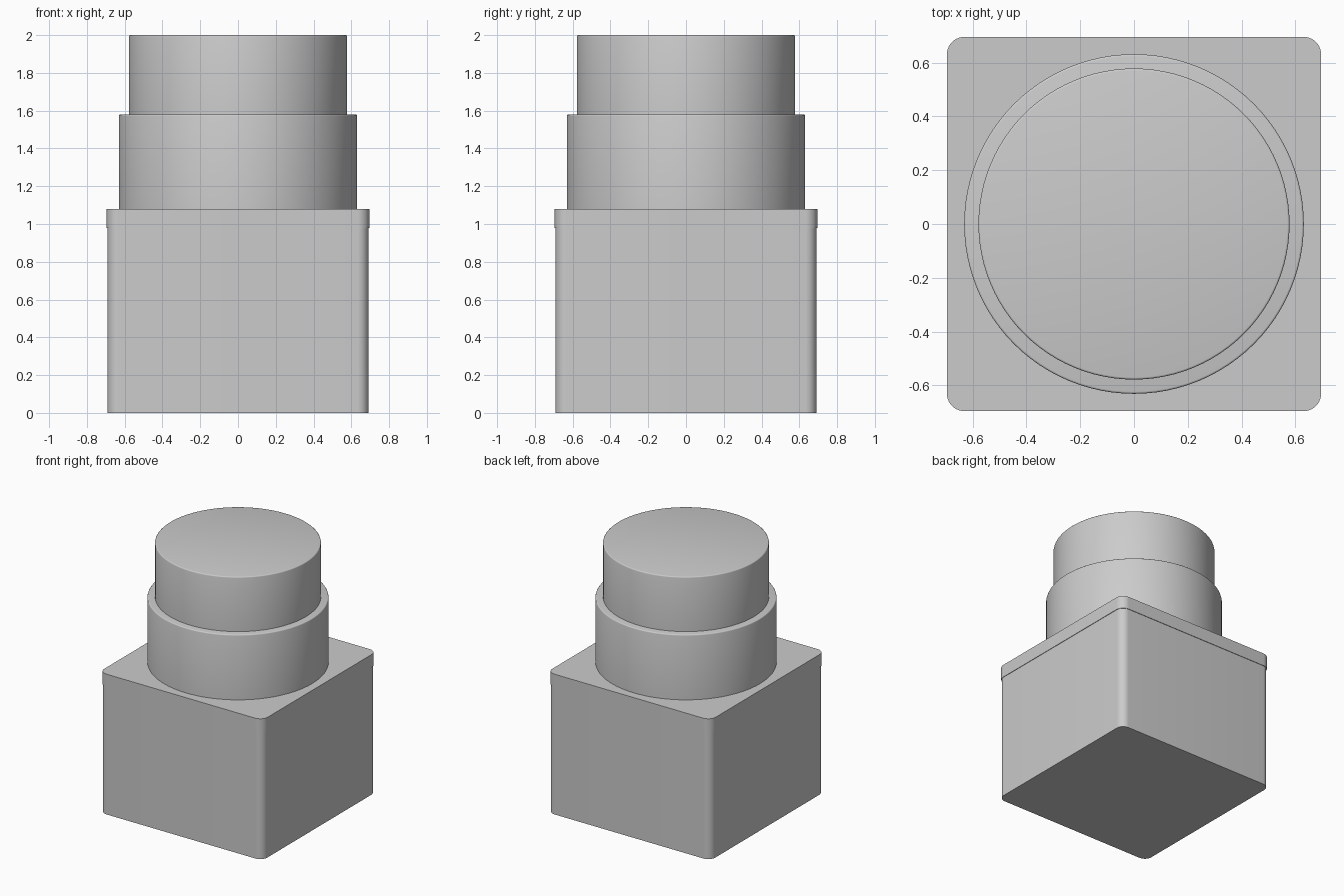
import bpy
import bmesh
from math import cos, sin, pi, radians

cube = bpy.data.objects.get("Cube")
if cube:
    bpy.data.objects.remove(cube, do_unlink=True)

grey = bpy.data.materials.new("plain grey")
grey.use_nodes = True
colour = (0.6, 0.6, 0.6, 1)
grey.diffuse_color = colour
grey.node_tree.nodes["Principled BSDF"].inputs["Base Color"].default_value = colour


def rounded_square(half, radius, steps=10):
    """Outline of a square with rounded corners."""
    c = half - radius
    points = []
    for k, (sx, sy) in enumerate([(1, 1), (-1, 1), (-1, -1), (1, -1)]):
        for i in range(steps + 1):
            a = (k + i / steps) * pi / 2
            points.append((sx * c + radius * cos(a), sy * c + radius * sin(a)))
    return points


def circle(radius, sides=96):
    return [(radius * cos(2 * pi * i / sides), radius * sin(2 * pi * i / sides))
            for i in range(sides)]


def prism(name, outline, bottom, top, rim=0.0):
    """Extrude an outline upwards, optionally rounding its top rim."""
    bm = bmesh.new()
    base = bm.faces.new([bm.verts.new((x, y, bottom)) for x, y in outline])
    grown = bmesh.ops.extrude_face_region(bm, geom=[base], use_keep_orig=True)["geom"]
    lid = [g for g in grown if isinstance(g, bmesh.types.BMVert)]
    bmesh.ops.translate(bm, verts=lid, vec=(0, 0, top - bottom))
    if rim:
        edges = [e for e in bm.edges if all(v in lid for v in e.verts)]
        bmesh.ops.bevel(bm, geom=edges, offset=rim, segments=3, profile=0.5,
                        affect='EDGES')
    bmesh.ops.recalc_face_normals(bm, faces=bm.faces)
    mesh = bpy.data.meshes.new(name)
    bm.to_mesh(mesh)
    bm.free()
    mesh.materials.append(grey)
    obj = bpy.data.objects.new(name, mesh)
    bpy.context.collection.objects.link(obj)
    bpy.ops.object.select_all(action='DESELECT')
    obj.select_set(True)
    bpy.context.view_layer.objects.active = obj
    bpy.ops.object.shade_smooth_by_angle(angle=radians(35))


# Square housing with a slightly wider cap plate
prism("housing", rounded_square(0.691, 0.06), 0, 0.98)
prism("cap_plate", rounded_square(0.695, 0.064), 0.98, 1.08)

# Stepped round collar and button
prism("collar", circle(0.631), 1.08, 1.58, rim=0.008)
prism("button", circle(0.578), 1.58, 2.0, rim=0.008)
